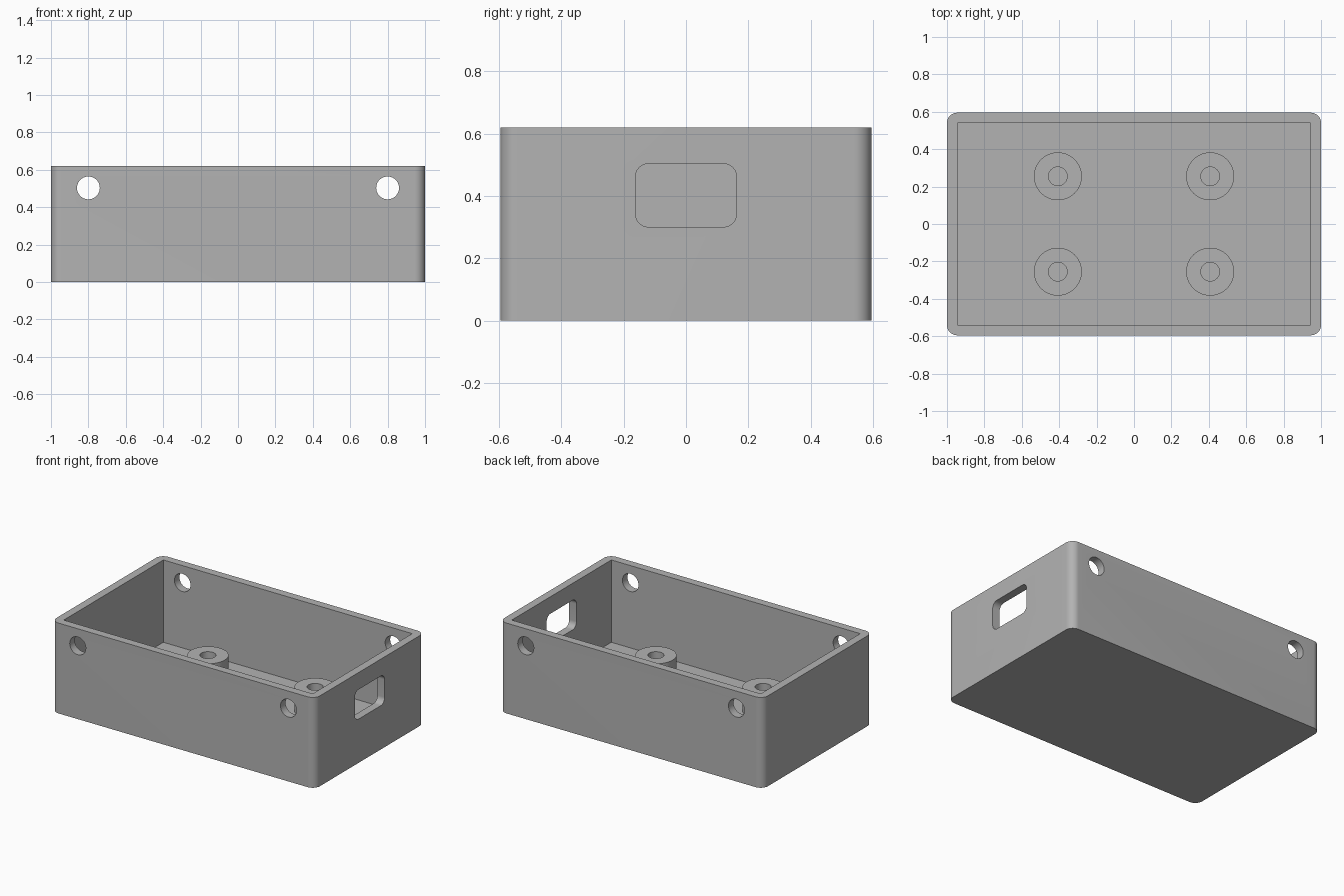
import bpy
import bmesh
from math import cos, sin, pi, radians
from mathutils import Matrix, Vector

default_cube = bpy.data.objects.get("Cube")
if default_cube:
    bpy.data.objects.remove(default_cube, do_unlink=True)

# Main sizes
LENGTH, WIDTH, HEIGHT = 2.0, 1.19, 0.62
WALL = 0.055
POST_TOP, POST_RADIUS, BORE_RADIUS = 0.22, 0.128, 0.05

grey = bpy.data.materials.new("plain grey")
grey.use_nodes = True
grey.diffuse_color = (0.45, 0.45, 0.45, 1)
grey.node_tree.nodes["Principled BSDF"].inputs["Base Color"].default_value = grey.diffuse_color


def rounded_rect(w, h, r, steps=12):
    """Outline of a rectangle with rounded corners, counter-clockwise."""
    points = []
    for i, (sx, sy) in enumerate([(1, 1), (-1, 1), (-1, -1), (1, -1)]):
        for k in range(steps + 1):
            a = pi / 2 * (i + k / steps)
            points.append((sx * (w / 2 - r) + r * cos(a), sy * (h / 2 - r) + r * sin(a)))
    return points


def circle(r, steps=64):
    return [(r * cos(2 * pi * k / steps), r * sin(2 * pi * k / steps)) for k in range(steps)]


def new_object(name, bm):
    bmesh.ops.recalc_face_normals(bm, faces=bm.faces)
    mesh = bpy.data.meshes.new(name)
    bm.to_mesh(mesh)
    bm.free()
    mesh.materials.append(grey)
    obj = bpy.data.objects.new(name, mesh)
    bpy.context.collection.objects.link(obj)
    return obj


def prism(name, outline, depth, matrix):
    """Extrude an outline along its local z, then place it."""
    bm = bmesh.new()
    base = bm.faces.new([bm.verts.new((x, y, 0)) for x, y in outline])
    top = bmesh.ops.extrude_face_region(bm, geom=[base])["geom"]
    bmesh.ops.translate(bm, vec=(0, 0, depth),
                        verts=[v for v in top if isinstance(v, bmesh.types.BMVert)])
    bm.transform(matrix)
    return new_object(name, bm)


def smooth(obj):
    bpy.ops.object.select_all(action="DESELECT")
    obj.select_set(True)
    bpy.context.view_layer.objects.active = obj
    bpy.ops.object.shade_smooth_by_angle(angle=radians(30))


def cut(target, cutter):
    """Subtract the cutter for good and remove it."""
    mod = target.modifiers.new("cut", "BOOLEAN")
    mod.operation, mod.solver, mod.object = "DIFFERENCE", "EXACT", cutter
    bpy.ops.object.select_all(action="DESELECT")
    target.select_set(True)
    bpy.context.view_layer.objects.active = target
    bpy.ops.object.modifier_apply(modifier=mod.name)
    bpy.data.objects.remove(cutter, do_unlink=True)


# Box shell: rounded outside, square inside
shell = prism("box_shell", rounded_rect(LENGTH, WIDTH, WALL), HEIGHT, Matrix())
bm = bmesh.new()
bmesh.ops.create_cube(bm, size=1)
bm.transform(Matrix.Translation((0, 0, WALL + HEIGHT / 2))
             @ Matrix.Diagonal((LENGTH - 2 * WALL, WIDTH - 2 * WALL, HEIGHT, 1)))
cut(shell, new_object("cavity_cutter", bm))

# Round holes through the front and back walls
for x in (-0.8, 0.8):
    place = Matrix.Translation((x, WIDTH, 0.503)) @ Matrix.Rotation(pi / 2, 4, "X")
    cut(shell, prism("hole_cutter", circle(0.061), 2 * WIDTH, place))

# Rounded slot through the left wall only
place = Matrix.Translation((LENGTH / 2 - 0.2, 0, 0.402)) @ Matrix.Rotation(pi / 2, 4, "Y")
cut(shell, prism("slot_cutter", rounded_rect(0.203, 0.324, 0.042), 0.4, place))
smooth(shell)

# Four hollow posts standing on the floor
post_profile = [(POST_RADIUS, WALL), (POST_RADIUS, POST_TOP),
                (BORE_RADIUS, POST_TOP), (BORE_RADIUS, WALL)]
for side, x in (("right", -0.407), ("left", 0.407)):
    for end, y in (("front", -0.255), ("back", 0.255)):
        bm = bmesh.new()
        verts = [bm.verts.new((r, 0, z)) for r, z in post_profile]
        edges = [bm.edges.new(pair) for pair in zip(verts, verts[1:])]
        bmesh.ops.spin(bm, geom=verts + edges, cent=(0, 0, 0), axis=(0, 0, 1),
                       angle=2 * pi, steps=64, use_merge=True)
        bmesh.ops.remove_doubles(bm, verts=bm.verts, dist=0.0001)
        bm.transform(Matrix.Translation(Vector((x, y, 0))))
        smooth(new_object(f"{end}_{side}_post", bm))
